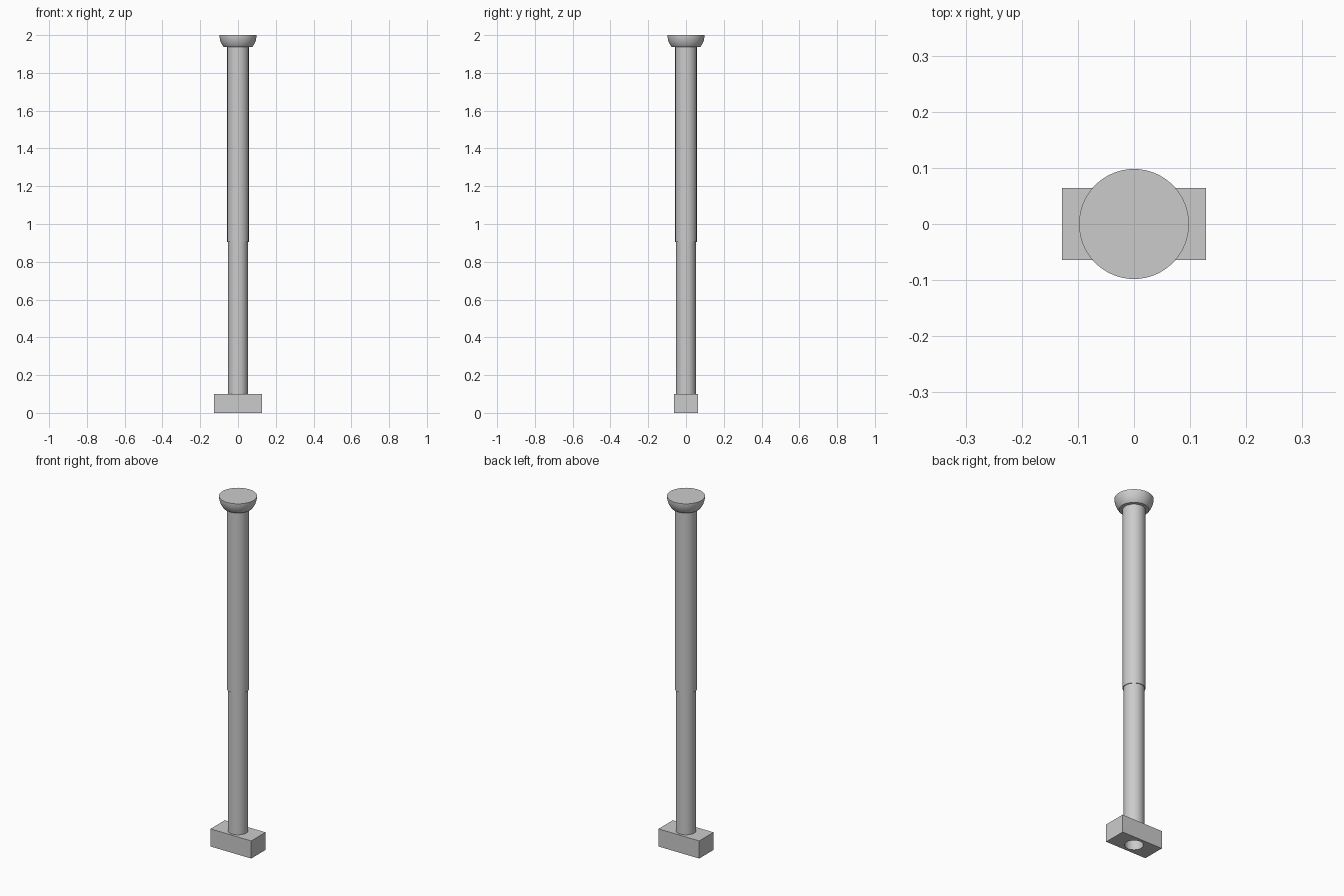
import bpy, math

if "Cube" in bpy.data.objects:
    bpy.data.objects.remove(bpy.data.objects["Cube"])

SIDES = 64


def lathe(name, profile, closed=True):
    """Spin an (r, z) profile round the z axis; points on the axis make poles."""
    verts, rings, faces = [], [], []
    for r, z in profile:
        n = 1 if r == 0 else SIDES
        rings.append([len(verts) + i for i in range(n)])
        verts += [(r * math.cos(2 * math.pi * i / SIDES),
                   r * math.sin(2 * math.pi * i / SIDES), z) for i in range(n)]
    pairs = list(zip(rings, rings[1:])) + ([(rings[-1], rings[0])] if closed else [])
    for a, b in pairs:
        for i in range(SIDES):
            j = (i + 1) % SIDES
            quad = [a[i % len(a)], a[j % len(a)], b[j % len(b)], b[i % len(b)]]
            faces.append(list(dict.fromkeys(quad)))
    mesh = bpy.data.meshes.new(name)
    mesh.from_pydata(verts, [], faces)
    obj = bpy.data.objects.new(name, mesh)
    bpy.context.collection.objects.link(obj)
    bpy.ops.object.select_all(action='DESELECT')
    obj.select_set(True)
    bpy.context.view_layer.objects.active = obj
    bpy.ops.object.shade_smooth_by_angle(angle=math.radians(30))
    return obj


def tube(name, r_out, r_in, z0, z1):
    return lathe(name, [(r_out, z0), (r_out, z1), (r_in, z1), (r_in, z0)])


# Base block with a round hole through it
bpy.ops.mesh.primitive_cube_add(size=1, location=(0, 0, 0.05))
base = bpy.context.object
base.name = "base_block"
base.scale = (0.256, 0.128, 0.1)
bpy.ops.object.transform_apply(location=False, rotation=False, scale=True)
bpy.ops.mesh.primitive_cylinder_add(vertices=SIDES, radius=0.047, depth=0.3,
                                    location=(0, 0, 0.05))
cutter = bpy.context.object
cutter.name = "hole_cutter"
hole = base.modifiers.new("hole", 'BOOLEAN')
hole.operation = 'DIFFERENCE'
hole.solver = 'EXACT'
hole.object = cutter
bpy.context.view_layer.objects.active = base
bpy.ops.object.modifier_apply(modifier=hole.name)
bpy.data.objects.remove(cutter)

# Telescoping shaft: the lower tube slides into the upper one
tube("lower_tube", 0.052, 0.047, 0.1, 1.0)
tube("upper_tube", 0.057, 0.053, 0.905, 1.937)

# Bowl-shaped cap: part of a sphere, flat on top and underneath
R, DEPTH = 0.098, 0.063
low = math.asin(DEPTH / R)
bowl = [(R * math.cos(low * (1 - i / 12)), 2 - R * math.sin(low * (1 - i / 12)))
        for i in range(13)]
lathe("top_cap", [(0, 2 - DEPTH)] + bowl + [(0, 2)], closed=False)
